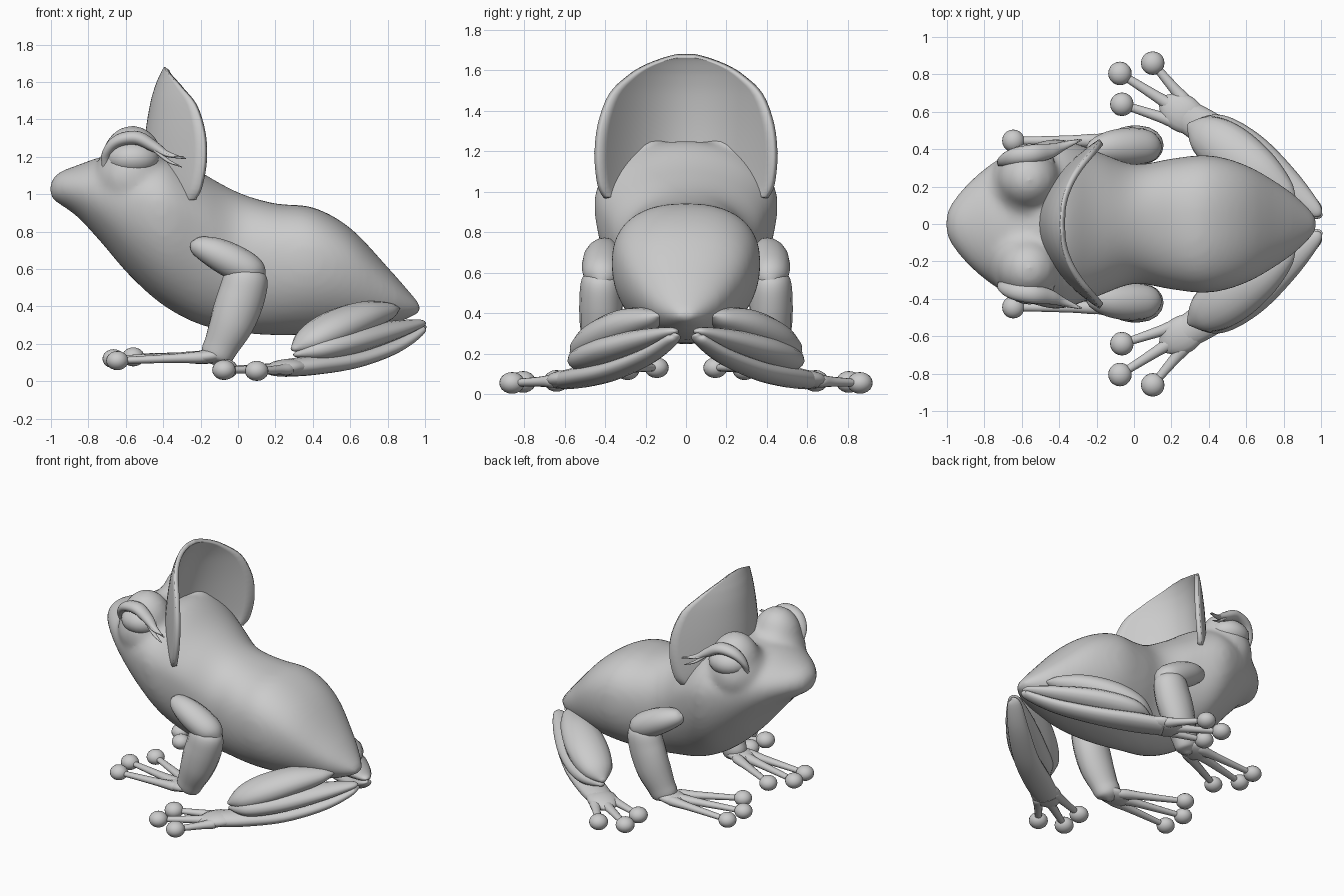
import bpy, bmesh, math
from mathutils import Vector

old = bpy.data.objects.get("Cube")
if old:
    bpy.data.objects.remove(old)

grey = bpy.data.materials.new("plain grey")
grey.use_nodes = True
colour = (0.6, 0.6, 0.6, 1)
grey.diffuse_color = colour
grey.node_tree.nodes["Principled BSDF"].inputs["Base Color"].default_value = colour


def make(name, bm, mirror=True):
    bmesh.ops.recalc_face_normals(bm, faces=bm.faces)
    for f in bm.faces:
        f.smooth = True
    mesh = bpy.data.meshes.new(name)
    bm.to_mesh(mesh)
    bm.free()
    mesh.materials.append(grey)
    ob = bpy.data.objects.new(name, mesh)
    bpy.context.collection.objects.link(ob)
    if mirror:
        m = ob.modifiers.new("mirror", 'MIRROR')
        m.use_axis = (False, True, False)
        m.use_mirror_merge = False
    return ob


def skin_rings(bm, rings):
    """Bridge rings of points and close both ends."""
    loops = [[bm.verts.new(p) for p in r] for r in rings]
    n = len(loops[0])
    for a, b in zip(loops, loops[1:]):
        for i in range(n):
            j = (i + 1) % n
            bm.faces.new((a[i], a[j], b[j], b[i]))
    bm.faces.new(loops[0])
    bm.faces.new(loops[-1])


def spline(points, steps):
    """Smooth interpolation through tuples of any length."""
    pts = [points[0]] + list(points) + [points[-1]]
    out = []
    for a, b, c, d in zip(pts, pts[1:], pts[2:], pts[3:]):
        for s in range(steps):
            t = s / steps
            out.append([q + 0.5 * t * (r - p + t * (2*p - 5*q + 4*r - s4 + t * (3*(q - r) + s4 - p)))
                        for p, q, r, s4 in zip(a, b, c, d)])
    return out + [list(points[-1])]


def limb(bm, points, flat=1.0, steps=6, sides=16):
    """Round limb through (x, y, z, radius); flat scales its height."""
    path = spline(points, steps)
    pos = [Vector(p[:3]) for p in path]
    rad = [max(p[3], 0.004) for p in path]
    rings = []
    for i, p in enumerate(pos):
        t = (pos[min(i + 1, len(pos) - 1)] - pos[max(i - 1, 0)]).normalized()
        side = t.cross(Vector((0, 0, 1)))
        if side.length < 0.05:
            side = Vector((0, 1, 0))
        side.normalize()
        up = side.cross(t)
        angles = [2 * math.pi * k / sides for k in range(sides)]
        rings.append([p + rad[i] * (side * math.cos(a) + up * math.sin(a) * flat) for a in angles])
    skin_rings(bm, rings)


def ball(bm, centre, radii, segments=24):
    new = bmesh.ops.create_uvsphere(bm, u_segments=segments, v_segments=segments // 2, radius=1)["verts"]
    for v in new:
        v.co = Vector(c + r * k for c, r, k in zip(centre, radii, v.co))


# Body and head: stations of x, top, bottom, widest height, half width, squareness
stations = [(-1.005, 1.065, 0.98, 1.03, 0.055, 1), (-0.96, 1.115, 0.95, 1.03, 0.135, 1),
            (-0.86, 1.155, 0.88, 1.02, 0.245, 1), (-0.73, 1.2, 0.74, 1.0, 0.345, 1),
            (-0.58, 1.22, 0.565, 0.98, 0.415, 1), (-0.4, 1.25, 0.405, 0.94, 0.455, 1),
            (-0.2, 1.12, 0.3, 0.85, 0.39, 1), (0.0, 1.01, 0.26, 0.7, 0.32, 0.95),
            (0.2, 0.95, 0.245, 0.65, 0.35, 0.86), (0.4, 0.93, 0.25, 0.64, 0.368, 0.82),
            (0.6, 0.82, 0.265, 0.6, 0.315, 0.86), (0.8, 0.61, 0.295, 0.48, 0.2, 0.95),
            (0.92, 0.475, 0.34, 0.41, 0.105, 1), (0.975, 0.41, 0.365, 0.39, 0.045, 1)]
bm = bmesh.new()
rings = []
for x, top, low, mid, w, square in spline(stations, 4):
    ring = []
    for k in range(40):
        a = 2 * math.pi * k / 40
        c, s = math.cos(a), math.sin(a)
        h, power = (top - mid, square) if s > 0 else (mid - low, 1)
        ring.append((x, w * math.copysign(abs(c) ** power, c),
                     mid + h * math.copysign(abs(s) ** power, s)))
    rings.append(ring)
skin_rings(bm, rings)
# Brow mounds and the broader swelling under them
for s in (-1, 1):
    ball(bm, (-0.565, s * 0.24, 1.165), (0.17, 0.165, 0.205))
    ball(bm, (-0.57, s * 0.21, 1.09), (0.2, 0.215, 0.2))
body = make("body", bm, mirror=False)
remesh = body.modifiers.new("blend", 'REMESH')
remesh.mode = 'VOXEL'
remesh.voxel_size = 0.018
remesh.use_smooth_shade = True
soft = body.modifiers.new("soften", 'SMOOTH')
soft.factor = 0.5
soft.iterations = 20

# Eyes
bm = bmesh.new()
ball(bm, (-0.56, 0.305, 1.19), (0.14, 0.125, 0.095))
make("eye", bm)

# Upper eyelids with swept lashes
bm = bmesh.new()
limb(bm, [(-0.71, 0.31, 1.13, 0.015), (-0.7, 0.335, 1.22, 0.032), (-0.64, 0.36, 1.285, 0.045),
          (-0.54, 0.375, 1.3, 0.05), (-0.45, 0.39, 1.255, 0.04), (-0.38, 0.415, 1.215, 0.022),
          (-0.28, 0.45, 1.19, 0.004)], flat=0.75)
for dz, dx in ((-0.035, -0.02), (0.02, -0.01)):
    limb(bm, [(-0.47, 0.395, 1.26, 0.02), (-0.38, 0.425, 1.2 + dz * 0.5, 0.016),
              (-0.28 + dx, 0.45, 1.18 + dz, 0.003)], flat=0.6, sides=10)
make("eyelid", bm)

# Crest: a shield behind the eyes, bowed backwards at its sides
profile = [(0.97, -0.49, 0.395), (1.03, -0.5, 0.425), (1.17, -0.495, 0.44), (1.33, -0.48, 0.425),
           (1.48, -0.455, 0.37), (1.57, -0.43, 0.28), (1.62, -0.41, 0.2), (1.655, -0.393, 0.11),
           (1.672, -0.382, 0.04)]
bm = bmesh.new()
rows = []
for z, x, w in spline(profile, 4):
    ys = [w * (k / 12 - 1) for k in range(25)]
    rows.append([bm.verts.new((x + 1.65 * y * y, y, z)) for y in ys])
for a, b in zip(rows, rows[1:]):
    for i in range(24):
        bm.faces.new((a[i], a[i + 1], b[i + 1], b[i]))
crest = make("crest", bm, mirror=False)
thick = crest.modifiers.new("thickness", 'SOLIDIFY')
thick.thickness = 0.03
thick.offset = 0

# Front legs
bm = bmesh.new()
limb(bm, [(-0.25, 0.39, 0.74, 0.01), (-0.22, 0.395, 0.725, 0.055), (-0.12, 0.41, 0.685, 0.09),
          (0.0, 0.415, 0.625, 0.1), (0.09, 0.415, 0.575, 0.08), (0.14, 0.42, 0.53, 0.01)], flat=0.92)
make("front_upper_leg", bm)
bm = bmesh.new()
limb(bm, [(0.06, 0.42, 0.63, 0.01), (0.05, 0.42, 0.58, 0.09), (0.02, 0.42, 0.46, 0.107),
          (-0.03, 0.42, 0.32, 0.102), (-0.085, 0.41, 0.2, 0.083), (-0.12, 0.4, 0.13, 0.07),
          (-0.135, 0.4, 0.09, 0.02)], flat=1.18)
make("front_lower_leg", bm)


def foot(name, palm, toes, size):
    """Flat palm with three tapering toes ending in round pads."""
    bm = bmesh.new()
    limb(bm, palm, flat=0.45)
    for root, tip in toes:
        start, near = ([p + f * (t - p) for p, t in zip(root, tip)] for f in (0.12, 0.4))
        limb(bm, [(*root, 0.012), (*start, 0.037), (*near, 0.029), (*tip, 0.02)], flat=0.85, sides=12)
        ball(bm, tip, (size, size, size * 0.85), 20)
    make(name, bm)


foot("front_foot",
     [(-0.06, 0.4, 0.14, 0.05), (-0.14, 0.4, 0.135, 0.085), (-0.22, 0.395, 0.125, 0.075), (-0.28, 0.39, 0.12, 0.02)],
     [((-0.13, 0.445, 0.13), (-0.645, 0.445, 0.11)),
      ((-0.16, 0.4, 0.13), (-0.665, 0.29, 0.12)),
      ((-0.13, 0.36, 0.13), (-0.56, 0.145, 0.13))], 0.06)

# Folded hind legs: thigh, shin and long ankle
bm = bmesh.new()
limb(bm, [(0.86, 0.13, 0.39, 0.01), (0.8, 0.17, 0.375, 0.07), (0.66, 0.28, 0.34, 0.125),
          (0.5, 0.4, 0.275, 0.14), (0.37, 0.485, 0.21, 0.105), (0.29, 0.53, 0.17, 0.015)], flat=0.68)
make("thigh", bm)
bm = bmesh.new()
limb(bm, [(1.0, 0.05, 0.31, 0.01), (0.96, 0.08, 0.305, 0.045), (0.8, 0.215, 0.265, 0.095),
          (0.6, 0.375, 0.215, 0.125), (0.42, 0.485, 0.17, 0.11), (0.3, 0.53, 0.14, 0.015)], flat=0.58)
make("shin", bm)
bm = bmesh.new()
limb(bm, [(1.0, 0.06, 0.3, 0.01), (0.97, 0.07, 0.27, 0.045), (0.83, 0.195, 0.185, 0.07),
          (0.62, 0.365, 0.115, 0.085), (0.4, 0.505, 0.085, 0.095), (0.25, 0.595, 0.07, 0.085)], flat=0.55)
make("ankle", bm)
foot("hind_foot",
     [(0.36, 0.53, 0.08, 0.07), (0.27, 0.585, 0.075, 0.1), (0.2, 0.63, 0.065, 0.085), (0.15, 0.665, 0.06, 0.03)],
     [((0.29, 0.635, 0.065), (0.1, 0.86, 0.055)),
      ((0.25, 0.6, 0.065), (-0.075, 0.805, 0.06)),
      ((0.27, 0.53, 0.07), (-0.065, 0.64, 0.065))], 0.063)
